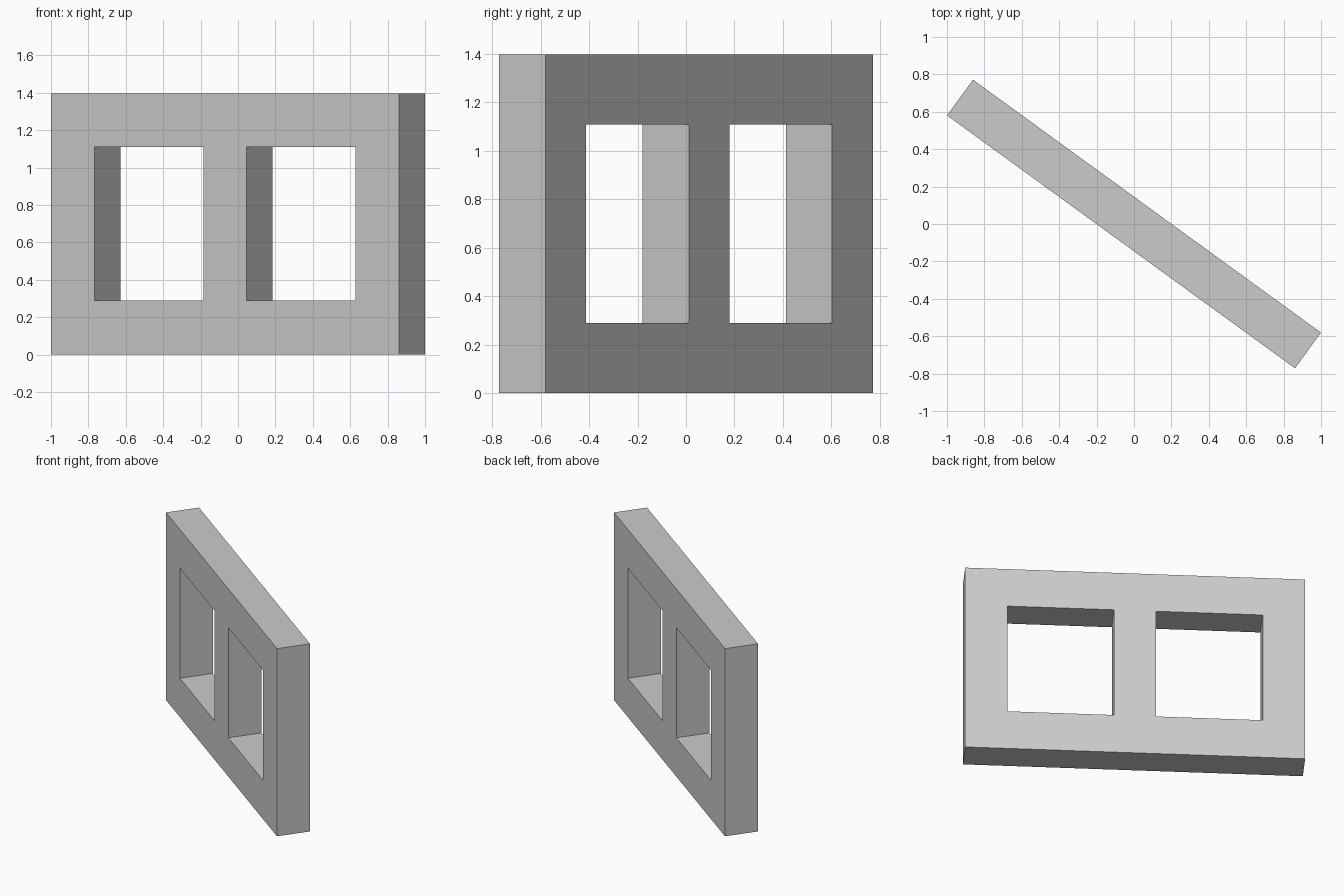
import bpy
import bmesh
import math

cube = bpy.data.objects.get("Cube")
if cube:
    bpy.data.objects.remove(cube, do_unlink=True)

LENGTH, THICK, HEIGHT = 2.30, 0.236, 1.397
HOLE_IN, HOLE_OUT = 0.142, 0.863      # opening edges measured from the middle
HOLE_LOW, HOLE_HIGH = 0.289, 1.109

grey = bpy.data.materials.new("plain grey")
grey.use_nodes = True
colour = (0.6, 0.6, 0.6, 1.0)
grey.diffuse_color = colour
grey.node_tree.nodes["Principled BSDF"].inputs["Base Color"].default_value = colour

# Wall profile: a grid of cells with the two openings left out
xs = [-LENGTH / 2, -HOLE_OUT, -HOLE_IN, HOLE_IN, HOLE_OUT, LENGTH / 2]
zs = [0, HOLE_LOW, HOLE_HIGH, HEIGHT]
bm = bmesh.new()
grid = [[bm.verts.new((x, -THICK / 2, z)) for z in zs] for x in xs]
for i in range(len(xs) - 1):
    for j in range(len(zs) - 1):
        if j == 1 and i in (1, 3):
            continue
        bm.faces.new((grid[i][j], grid[i + 1][j], grid[i + 1][j + 1], grid[i][j + 1]))

# Thickness: extrude the profile towards the back
front = bm.faces[:]
back = bmesh.ops.extrude_face_region(bm, geom=front, use_keep_orig=True)
bmesh.ops.translate(bm, vec=(0, THICK, 0),
                    verts=[v for v in back["geom"] if isinstance(v, bmesh.types.BMVert)])
bmesh.ops.recalc_face_normals(bm, faces=bm.faces[:])

mesh = bpy.data.meshes.new("window_wall")
bm.to_mesh(mesh)
bm.free()
mesh.materials.append(grey)

# Wall stands turned about the vertical axis
wall = bpy.data.objects.new("window_wall", mesh)
wall.rotation_euler.z = math.radians(-36)
bpy.context.collection.objects.link(wall)
